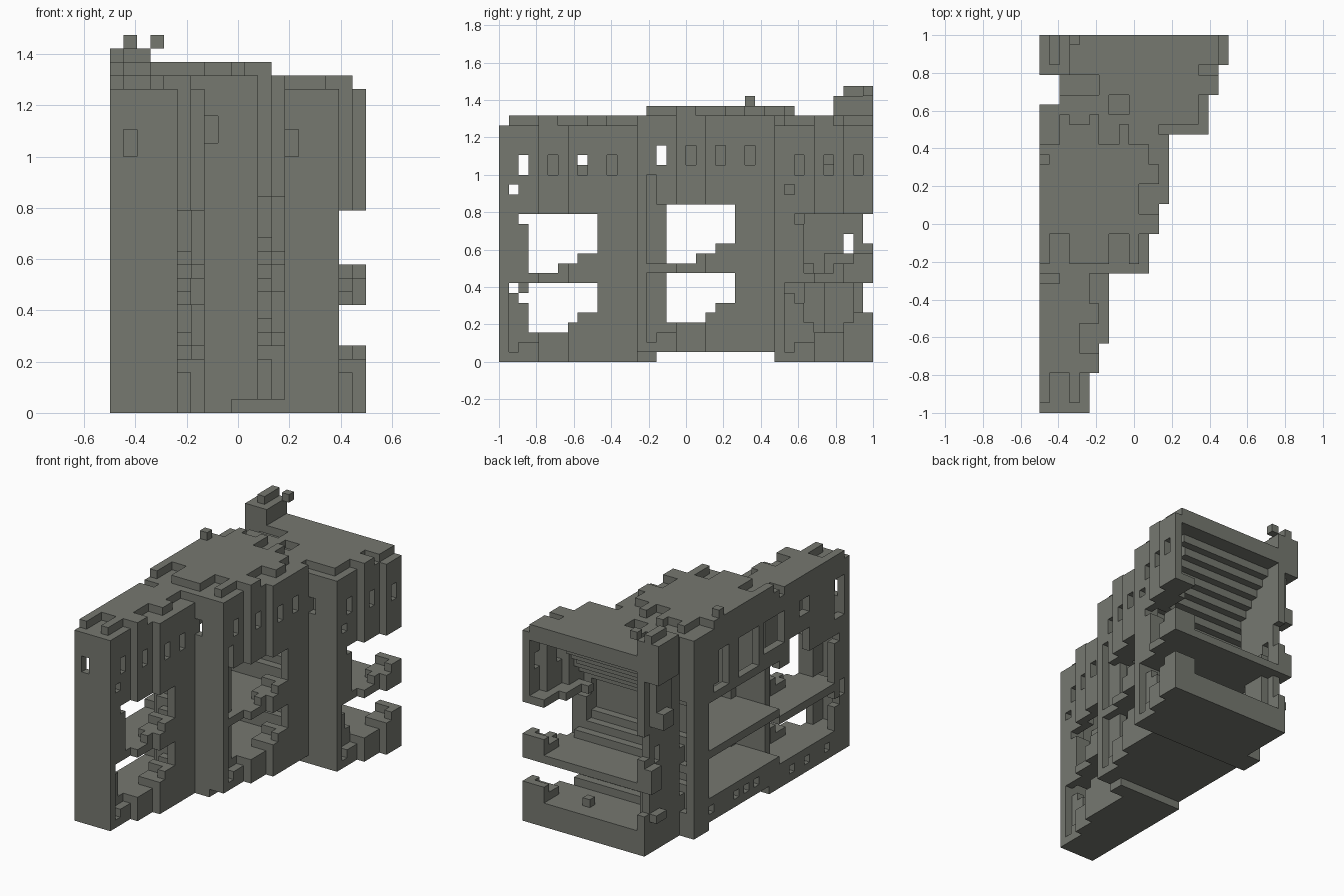
import bpy, bmesh, math
from mathutils import Vector

U = 2 / 38                      # block size
NX, NY = 19, 38
REACH = [5, 6, 7]               # bay width at each step of its plan

old = bpy.data.objects.get("Cube")
if old:
    bpy.data.objects.remove(old)

stone = bpy.data.materials.new("grey_stone")
stone.use_nodes = True
colour = (0.18, 0.188, 0.163, 1)
stone.diffuse_color = colour
stone.node_tree.nodes["Principled BSDF"].inputs["Base Color"].default_value = colour


def edge(j):
    """Outer limit of the stepped plan at row j."""
    bay, t = divmod(j, 14)
    return 6 * bay + REACH[(t >= 4) + (t >= 7)]


def inner(j):
    """Left limit of the plan, set back at the broken rear corner."""
    return 2 if j >= 31 else 0


def lift(j):
    return 1 if 14 <= j < 28 else 0


def inside(i, j):
    return 0 <= j < NY and inner(j) <= i < edge(j)


def box(i0, i1, j0, j1, k0, k1):
    return {(i, j, k) for i in range(i0, i1) for j in range(j0, j1) for k in range(k0, k1)}


# Stepped facade: a one-block shell on the front and right sides
facade = set()
for j in range(NY):
    for i in range(inner(j), edge(j)):
        ring = [(i + 1, j), (i, j - 1), (i + 1, j - 1)]
        if all(inside(*c) or c[1] >= NY for c in ring):
            continue
        if j == 31 and i < 3:
            continue
        z, t = lift(j), j % 14
        facade |= box(i, i + 1, j, j + 1, z, z + 24)
        if 1 <= t < 10:         # broken opening with rubble sills
            low = 1 if t < 2 else 2 if t < 4 else 3 if t < 7 else 4 if t < 8 else 5
            top = 9 if t < 6 else 10 if t < 8 else 11
            head = 18 if t < 2 else 15
            facade -= box(i, i + 1, j, j + 1, z + low, z + 8)
            facade -= box(i, i + 1, j, j + 1, z + top, z + head)

# Narrow windows in the facade
for bay in range(3):
    z = 1 if bay == 1 else 0
    for t in (2, 5, 8, 11):
        j = 14 * bay + t
        if j < NY:
            facade -= box(edge(j) - 1, edge(j), j, j + 1, z + 19, z + 21)
    i = 6 * bay + 1
    facade -= box(i, i + 1, 14 * bay, 14 * bay + 1, z + 19, z + 21)

# Floors, and a ledge under the upper windows
floors = set()
for j in range(NY):
    z, e = lift(j), edge(j)
    floors |= box(inner(j), e - 1, j, j + 1, z, z + 3)
    if j != 1:
        floors |= box(inner(j), e - 1, j, j + 1, z + 8, z + 9)
    if j % 14 > 2 and j > 14:
        floors |= box(e - 3, e - 1, j, j + 1, z + 15, z + 16)
floors |= box(0, 9, 14, 16, 0, 1)

# Cross walls between bays, with rubble stepping out from floors and ceilings
cross_walls = set()
for wall, start, bays in ((13, 2, (-1,)), (28, 0, (-1, 1))):
    cross_walls |= box(start, edge(wall - 1) - 1, wall, wall + 1, lift(wall), 24)
    for side in bays:
        for d in range(1, 8 if side > 0 else 3):
            j = wall + side * d
            z, lo, hi = lift(j), max(start, inner(j)), edge(j) - 1
            if d < 5:
                cross_walls |= box(lo + d, hi, j, j + 1, z + 3, z + 7 - d)
                cross_walls |= box(lo + d, hi, j, j + 1, z + 9, z + 13 - d)
            end = hi if d < 4 else hi - 2
            cross_walls |= box(lo, end, j, j + 1, z + 15 + d, z + 23)

# Rubble heaped against the pillars and behind the openings
rubble = set()
for bay in range(3):
    a, b, z = 6 * bay, 14 * bay, bay % 2
    if bay == 1:
        heaps = ((1, 19, 2), (1, 17, 3))
    else:
        heaps = ((1, 7, 2), (9, 17, 2), (1, 6, 3), (9, 14, 3))
    for k0, k1, depth in heaps:
        rubble |= box(a + 3, a + 4 + (k0 > 1), b + 1, b + depth, z + k0, z + k1)
    for t in (7, 8, 9):
        if b + t < NY:
            rubble |= box(a + 4, a + 6, b + t, b + t + 1, z + 3, z + max(4, t - 4))
            rubble |= box(a + 4, a + 6, b + t, b + t + 1, z + 9, z + max(10, t + 2))
rubble |= box(11, 12, 35, 36, 3, 4)
for j0, j1 in ((18, 20), (22, 23), (24, 26)):
    rubble |= box(6, 8, j0, j1, 18, 24)

# Left wall with large openings, upper windows and a recessed lower band
left_wall = set()
for j in range(31):
    left_wall |= box(0, 1, j, j + 1, lift(j), lift(j) + 24)
    if 3 <= j < 29:
        left_wall -= box(0, 1, j, j + 1, lift(j) + 3, lift(j) + 15)
for j0, j1, k0 in ((1, 3, 17), (8, 10, 20), (13, 17, 18), (18, 22, 17), (24, 29, 17)):
    left_wall -= box(0, 1, j0, j1, k0, 22)
left_wall -= box(0, 1, 8, 12, 15, 18)
left_wall -= box(0, 1, 1, 2, 7, 9) | box(0, 1, 2, 3, 6, 7) | box(0, 1, 2, 3, 14, 15)
for j in (4, 8, 11, 18, 20, 22, 27):
    niche = box(0, 1, j, j + 1, 2 - (j < 14), 3 - (j < 14))
    left_wall -= niche
    floors -= niche

# Broken rear corner wall and its tower
corner = box(2, 3, 31, NY, 0, 24) | box(3, 4, 33, 36, 0, 11)
corner -= box(2, 4, 37, 38, 5, 8) | box(2, 4, 37, 38, 12, 15)
corner -= box(2, 4, 35, 36, 11, 13)
tower = box(0, 3, 34, NY, 22, 27) | box(1, 2, 35, NY, 27, 28) | box(3, 4, 37, 38, 27, 28)
tower |= box(1, 2, 34, 37, 17, 22) | box(0, 2, 35, 37, 16, 18)
tower |= box(1, 2, 36, 38, 8, 11) | box(1, 2, 35, 37, 4, 5)

# Roof slab with a ragged raised layer
roof = set()
for j in range(NY):
    bay, t = divmod(j, 14)
    z, a = lift(j), 6 * bay
    roof |= box(inner(j), edge(j), j, j + 1, z + 23, z + 24)
    if t == 0:
        limit = 0 if bay < 2 else a
    elif t < 4:
        limit = a + (4 if bay == 2 else 1)
        roof |= box(a + 3, a + 4, j, j + 1, z + 24, z + 25)
    else:
        limit = a + (6 if t < 6 else 4 if t < 9 else 6 if t < 11 else 5)
    if j == 27:
        limit = 0
    if j >= 35:
        limit = edge(j) - 1
    roof |= box(inner(j), limit, j, j + 1, z + 24, z + 25)
roof |= box(0, 12, 27, 28, 24, 25) | box(2, 6, 27, 30, 25, 26) | box(8, 9, 27, 29, 25, 26)
roof -= box(3, 5, 29, 30, 25, 26) | box(1, 3, 15, 18, 25, 26)
roof -= box(2, 6, 32, 34, 24, 25) | box(7, 9, 30, 32, 24, 25) | box(0, 2, 13, 14, 24, 25)
roof |= box(0, 1, 25, 26, 26, 27)

parts = {"facade": facade, "floors": floors, "cross_walls": cross_walls, "rubble": rubble,
         "left_wall": left_wall, "rear_corner_wall": corner, "corner_tower": tower, "roof": roof}
solid = set().union(*parts.values())
SIDES = [Vector(v) for v in ((1, 0, 0), (-1, 0, 0), (0, 1, 0), (0, -1, 0), (0, 0, 1), (0, 0, -1))]


def build(name, cells):
    """Skin the outside of a group of blocks and merge the flat faces."""
    bm = bmesh.new()
    verts = {}
    for c in cells:
        mid = Vector(c) + Vector((0.5, 0.5, 0.5))
        for n in SIDES:
            if tuple(int(v) for v in Vector(c) + n) in solid:
                continue
            u = Vector((abs(n.y) + abs(n.z), abs(n.x), 0))
            w = n.cross(u)
            quad = []
            for su, sw in ((-1, -1), (1, -1), (1, 1), (-1, 1)):
                p = mid + (n + u * su + w * sw) / 2
                key = tuple(round(v) for v in p)
                if key not in verts:
                    verts[key] = bm.verts.new(((key[0] - NX / 2) * U, (key[1] - NY / 2) * U, key[2] * U))
                quad.append(verts[key])
            bm.faces.new(quad)
    bmesh.ops.dissolve_limit(bm, angle_limit=math.radians(1), verts=bm.verts, edges=bm.edges)
    mesh = bpy.data.meshes.new(name)
    bm.to_mesh(mesh)
    bm.free()
    mesh.materials.append(stone)
    bpy.context.collection.objects.link(bpy.data.objects.new(name, mesh))


placed = set()
for name, cells in parts.items():
    build(name, cells - placed)
    placed |= cells
